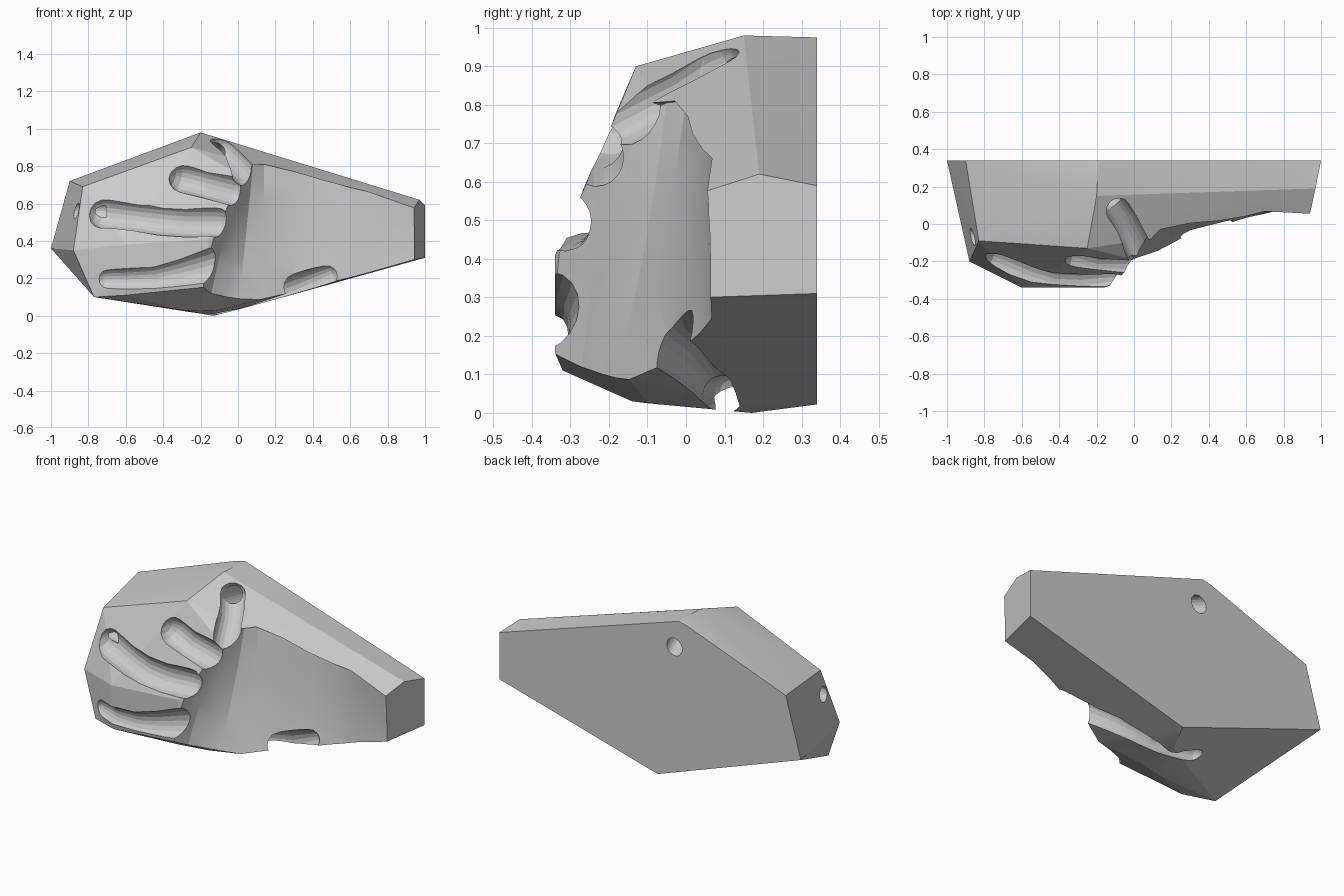
import bpy, bmesh, math
from mathutils import Vector

if "Cube" in bpy.data.objects:
    bpy.data.objects.remove(bpy.data.objects["Cube"])


def make_object(name, bm):
    bmesh.ops.recalc_face_normals(bm, faces=bm.faces[:])
    mesh = bpy.data.meshes.new(name)
    bm.to_mesh(mesh)
    bm.free()
    ob = bpy.data.objects.new(name, mesh)
    bpy.context.collection.objects.link(ob)
    return ob


def hull(name, points):
    bm = bmesh.new()
    for p in points:
        bm.verts.new(p)
    res = bmesh.ops.convex_hull(bm, input=bm.verts[:])
    junk = {v for v in res["geom_interior"] + res["geom_unused"]
            if isinstance(v, bmesh.types.BMVert)}
    bmesh.ops.delete(bm, geom=list(junk), context="VERTS")
    return make_object(name, bm)


def tube(name, path, rounded=True, sides=20):
    """Tapered tube through (x, y, z, radius) points with domed ends."""
    pts = [(Vector(p[:3]), p[3]) for p in path]
    d0 = (pts[0][0] - pts[1][0]).normalized()
    d1 = (pts[-1][0] - pts[-2][0]).normalized()
    if rounded:
        angles = [math.radians(a) for a in (25, 50, 72, 84)]
        (a, ra), (b, rb) = pts[0], pts[-1]
        head = [(a + d0 * ra * math.sin(t), ra * math.cos(t)) for t in reversed(angles)]
        tail = [(b + d1 * rb * math.sin(t), rb * math.cos(t)) for t in angles]
        pts = head + pts + tail
    bm = bmesh.new()
    rings = []
    for i, (c, r) in enumerate(pts):
        d = (pts[min(i + 1, len(pts) - 1)][0] - pts[max(i - 1, 0)][0]).normalized()
        u = d.cross(Vector((0, 0, 1))).normalized()
        v = d.cross(u)
        rings.append([bm.verts.new(c + (u * math.cos(k * math.tau / sides)
                                        + v * math.sin(k * math.tau / sides)) * r)
                      for k in range(sides)])
    for a, b in zip(rings, rings[1:]):
        for k in range(sides):
            n = (k + 1) % sides
            bm.faces.new((a[k], a[n], b[n], b[k]))
    bm.faces.new(rings[0])
    bm.faces.new(rings[-1])
    return make_object(name, bm)


def palm_cutter(name, sections, steps=8):
    """Sloping palm surface, closed by a flat sheet far in front."""
    bm = bmesh.new()
    back, front = [], []
    for xb, yb, xt, zt, yt in sections:
        rb, rf = [], []
        for j in range(steps + 1):
            t = j / steps
            x, z = xb + (xt - xb) * t, zt * t
            y = yb + (yt - yb) * t + 0.015 * math.sin(math.pi * t)
            rb.append(bm.verts.new((x, y, z)))
            rf.append(bm.verts.new((x, -0.7, z)))
        back.append(rb)
        front.append(rf)
    n = len(sections) - 1
    for g in (back, front):
        for i in range(n):
            for j in range(steps):
                bm.faces.new((g[i][j], g[i + 1][j], g[i + 1][j + 1], g[i][j + 1]))
    for j in (0, steps):
        for i in range(n):
            bm.faces.new((back[i][j], back[i + 1][j], front[i + 1][j], front[i][j]))
    for i in (0, n):
        for j in range(steps):
            bm.faces.new((back[i][j], back[i][j + 1], front[i][j + 1], front[i][j]))
    bmesh.ops.triangulate(bm, faces=bm.faces[:])
    return make_object(name, bm)


# Faceted block
block = hull("hand_grip_block", [
    (-1, .34, .36), (-.9, .34, .72), (-.25, .34, .96), (-.19, .34, .975),
    (1, .34, .59), (1, .34, .31), (-.05, .34, .022), (-.13, .17, 0),
    (-.2, .15, .98), (.97, .19, .62), (-.83, -.09, .69), (-.25, -.13, .9),
    (-.88, -.2, .35), (.94, .05, .3), (.94, .05, .575), (.05, -.2, .73),
    (-.6, -.34, .38), (-.6, -.34, .2), (-.16, -.34, .41), (-.16, -.34, .155),
    (-.77, -.25, .1), (-.3, -.14, .03), (-.13, -.1, .025), (-.6, -.32, .11),
    (.13, -.15, .09), (.03, .05, .04)])

# Palm and wrist hollow
cutters = [palm_cutter("palm_cutter", [
    (-.24, -.38, -.05, .72, -.32), (-.17, -.29, 0, .75, -.22),
    (-.08, -.24, .04, .77, -.13), (0, -.205, .08, .805, -.05),
    (.13, -.165, .14, .81, 0), (.3, -.08, .3, .77, .04),
    (.45, -.05, .45, .725, .063), (.6, 0, .6, .685, .073),
    (.75, .045, .75, .65, .065), (1.05, .045, 1.05, .6, .047)])]

# Finger and thumb grooves
cutters += [
    tube("lower_finger_cutter", [(-.71, -.31, .195, .055), (-.6, -.355, .195, .06),
                                 (-.45, -.375, .2, .07), (-.3, -.385, .23, .085),
                                 (-.1, -.38, .28, .105)]),
    tube("long_finger_cutter", [(-.72, -.21, .55, .085), (-.55, -.28, .53, .08),
                                (-.42, -.32, .515, .085), (-.28, -.325, .505, .085),
                                (-.12, -.31, .505, .085)]),
    tube("short_finger_cutter", [(-.29, -.21, .735, .08), (-.18, -.24, .71, .08),
                                 (-.02, -.24, .67, .085)]),
    tube("upper_finger_cutter", [(-.09, .08, .9, .07), (-.04, 0, .85, .07),
                                 (.04, -.17, .765, .075)]),
    tube("thumb_cutter", [(.48, -.015, .215, .06), (.3, -.01, .14, .085),
                          (.18, .045, .1, .075), (.06, .075, .07, .058),
                          (-.06, .095, .045, .052), (-.32, .115, .055, .045)]),
]

# Through holes at two fingertips
cutters += [
    tube("back_hole_cutter", [(-.1, .05, .9, .05), (-.195, .5, .766, .05)], False),
    tube("side_hole_cutter", [(-.7, -.11, .56, .042), (-1.1, -.01, .56, .042)], False),
]

# Cut everything out of the block and bake the result
for c in cutters:
    c.hide_render = True
    m = block.modifiers.new(c.name, "BOOLEAN")
    m.operation = "DIFFERENCE"
    m.solver = "EXACT"
    m.object = c
deps = bpy.context.evaluated_depsgraph_get()
baked = bpy.data.meshes.new_from_object(block.evaluated_get(deps))
block.modifiers.clear()
block.data = baked
for c in cutters:
    bpy.data.objects.remove(c, do_unlink=True)

bpy.ops.object.select_all(action="DESELECT")
block.select_set(True)
bpy.context.view_layer.objects.active = block
bpy.ops.object.shade_smooth_by_angle(angle=math.radians(14))
